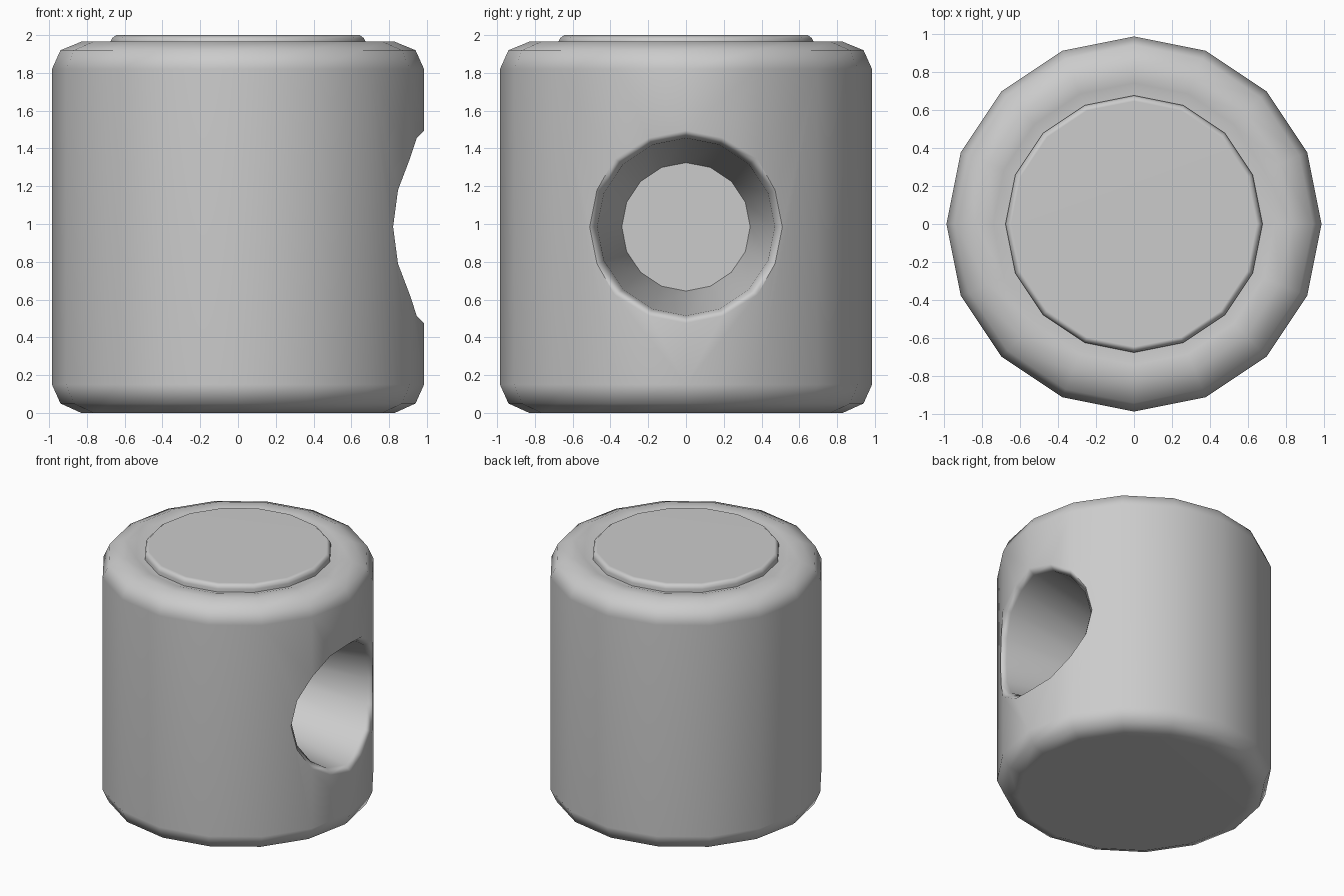
import bpy, bmesh, math

SIDES = 16
TURN = math.tau / SIDES
RADIUS = 0.985
CREASE = RADIUS * math.sin(TURN)
HOLE_Z = 0.985

cube = bpy.data.objects.get("Cube")
if cube:
    bpy.data.objects.remove(cube, do_unlink=True)

grey = bpy.data.materials.new("light grey")
grey.use_nodes = True
grey.diffuse_color = (0.6, 0.6, 0.6, 1)
grey.node_tree.nodes["Principled BSDF"].inputs["Base Color"].default_value = (0.6, 0.6, 0.6, 1)


def circle(r):
    return [(r * math.cos(i * TURN), r * math.sin(i * TURN)) for i in range(SIDES)]


def skin(bm, loops):
    """Join neighbouring loops of vertices with quads."""
    for a, b in zip(loops, loops[1:]):
        for i in range(SIDES):
            j = (i + 1) % SIDES
            bm.faces.new((a[i], a[j], b[j], b[i]))


def lathe(bm, profile):
    """Turn a profile about the upright axis and cap both ends."""
    loops = [[bm.verts.new((x, y, z)) for x, y in circle(r)] for r, z in profile]
    skin(bm, loops)
    bm.faces.new(loops[0])
    bm.faces.new(loops[-1])
    return loops


def wall_x(y):
    """Distance of the faceted side wall from the centre plane."""
    pts = circle(RADIUS)[:3]
    for (x0, y0), (x1, y1) in zip(pts, pts[1:]):
        x = x0 + (x1 - x0) * (abs(y) - y0) / (y1 - y0)
        if abs(y) <= y1:
            break
    return x


def finish(bm, name, angle):
    bmesh.ops.recalc_face_normals(bm, faces=bm.faces)
    mesh = bpy.data.meshes.new(name)
    bm.to_mesh(mesh)
    bm.free()
    mesh.materials.append(grey)
    obj = bpy.data.objects.new(name, mesh)
    bpy.context.collection.objects.link(obj)
    bpy.ops.object.select_all(action='DESELECT')
    obj.select_set(True)
    bpy.context.view_layer.objects.active = obj
    bpy.ops.object.shade_smooth_by_angle(angle=math.radians(angle))
    mod = obj.modifiers.new("even shading", 'WEIGHTED_NORMAL')
    mod.keep_sharp = True


# Barrel with rounded rims and a shallow dished top
bm = bmesh.new()
loops = lathe(bm, [(0.83, 0), (0.94, 0.05), (RADIUS, 0.15), (RADIUS, 1.82),
                   (0.94, 1.92), (0.83, 1.965), (0.74, 1.96), (0.66, 1.935)])
low, high = loops[2], loops[3]

# Open the four side facets that carry the hole
for i in (-2, -1, 0, 1):
    facet = next(f for f in low[i].link_faces
                 if all(v in f.verts for v in (low[i + 1], high[i], high[i + 1])))
    bmesh.ops.delete(bm, geom=[facet], context='FACES_ONLY')
bmesh.ops.delete(bm, geom=[e for i in (-1, 0, 1) for e in low[i].link_edges
                           if high[i] in e.verts], context='EDGES')

# Hole mouth lies on the wall and meets its creases
mouth = []
for k, (y, z) in enumerate(circle(0.51)):
    if k % 4 == 2:
        y = math.copysign(CREASE, y)
    mouth.append(bm.verts.new((wall_x(y), y, HOLE_Z + z)))

# Refill the wall around the mouth, mirrored front to back
for s in (1, -1):
    def m(*ks):
        return [mouth[k if s > 0 else (8 - k) % SIDES] for k in ks]
    bm.faces.new([high[s], high[2 * s], low[2 * s], low[s]] + m(14, 15, 0, 1, 2))
    bm.faces.new([high[0], high[s]] + m(2, 3, 4))
    bm.faces.new([low[s], low[0]] + m(12, 13, 14))

# Softened lip, tapered bore and flat floor of the blind hole
lip = [bm.verts.new((wall_x(y) - 0.05, y, HOLE_Z + z)) for y, z in circle(0.47)]
floor = [bm.verts.new((0, y, HOLE_Z + z)) for y, z in circle(0.34)]
skin(bm, [mouth, lip, floor])
bm.faces.new(floor)
finish(bm, "body", 55)

# Raised disc on top
bm = bmesh.new()
lathe(bm, [(0.675, 1.92), (0.675, 1.965), (0.665, 1.985), (0.645, 2.0)])
finish(bm, "top_cap", 60)
